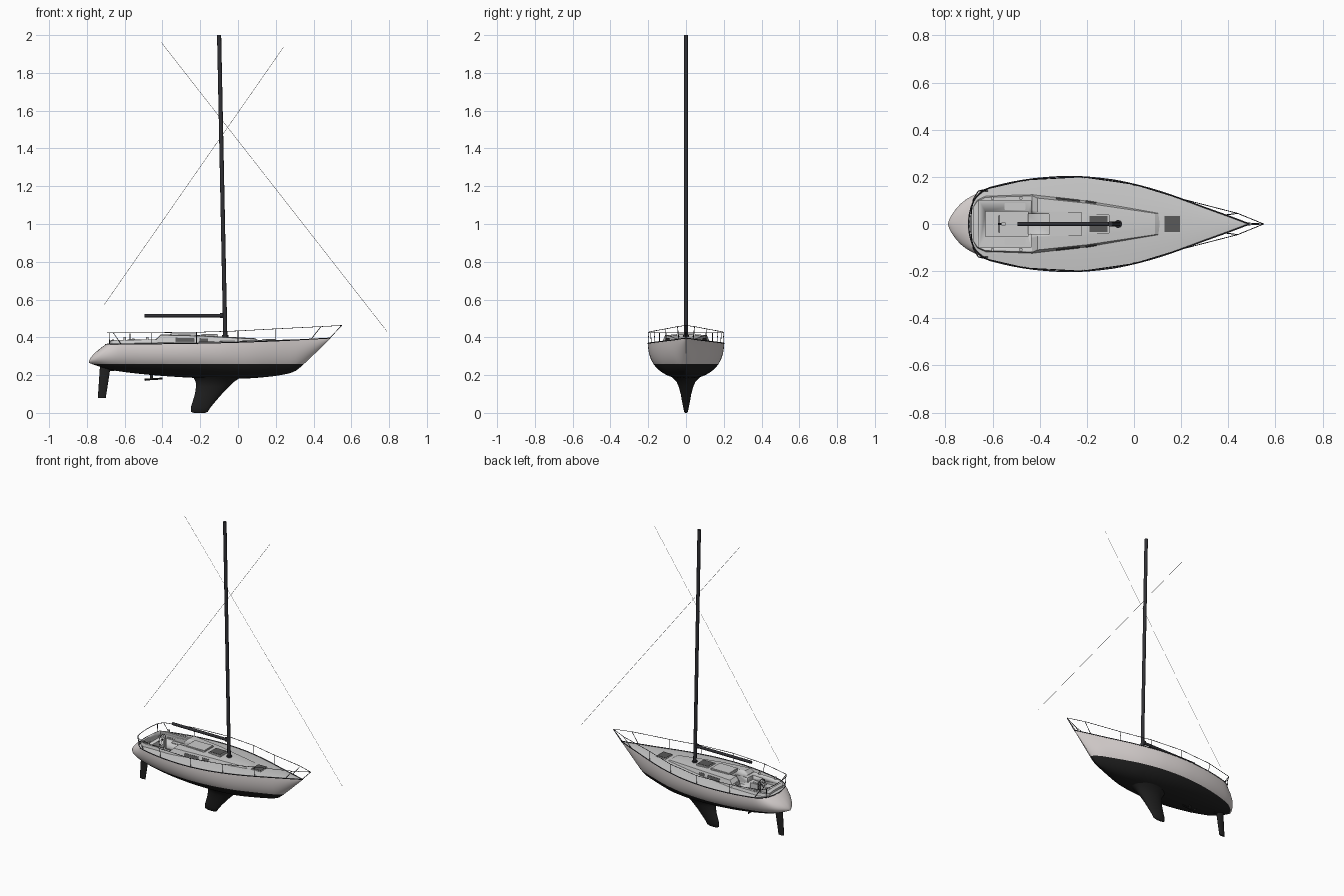
import bpy, bmesh, math
from mathutils import Vector

if "Cube" in bpy.data.objects:
    bpy.data.objects.remove(bpy.data.objects["Cube"])


def mat(name, r, g, b):
    m = bpy.data.materials.new(name)
    m.diffuse_color = (r, g, b, 1)
    m.use_nodes = True
    m.node_tree.nodes["Principled BSDF"].inputs["Base Color"].default_value = m.diffuse_color
    return m


GREY = mat("deck_grey", .56, .57, .57)
WHITE = mat("hull_white", .74, .69, .68)
BLACK = mat("bottom_black", .015, .015, .015)
DARK = mat("spar_dark", .03, .03, .035)
GLASS = mat("glass", .1, .1, .1)


def finish(name, bm, mats, angle=35):
    bmesh.ops.recalc_face_normals(bm, faces=bm.faces)
    me = bpy.data.meshes.new(name)
    bm.to_mesh(me)
    bm.free()
    ob = bpy.data.objects.new(name, me)
    bpy.context.collection.objects.link(ob)
    for m in mats:
        me.materials.append(m)
    activate(ob)
    bpy.ops.object.shade_smooth_by_angle(angle=math.radians(angle))
    return ob


def activate(ob):
    bpy.ops.object.select_all(action='DESELECT')
    ob.select_set(True)
    bpy.context.view_layer.objects.active = ob


def interp(pts):
    """Smooth curve through (x, value) points."""
    def slope(i):
        a, b = pts[max(i - 1, 0)], pts[min(i + 1, len(pts) - 1)]
        return (b[1] - a[1]) / (b[0] - a[0])

    def f(x):
        i = 0
        while i < len(pts) - 2 and x > pts[i + 1][0]:
            i += 1
        (x0, y0), (x1, y1) = pts[i], pts[i + 1]
        h = x1 - x0
        t = min(max((x - x0) / h, 0), 1)
        return ((2*t**3 - 3*t*t + 1) * y0 + (t**3 - 2*t*t + t) * h * slope(i)
                + (3*t*t - 2*t**3) * y1 + (t**3 - t*t) * h * slope(i + 1))
    return f


def loft(name, rings, m, angle=35):
    bm = bmesh.new()
    vs = [[bm.verts.new(p) for p in r] for r in rings]
    n = len(rings[0])
    for a, b in zip(vs, vs[1:]):
        for i in range(n):
            bm.faces.new((a[i], a[(i+1) % n], b[(i+1) % n], b[i]))
    bm.faces.new(vs[0])
    bm.faces.new(vs[-1])
    return finish(name, bm, [m], angle)


def foil(name, levels, m):
    rings = [[((a+b)/2 + (b-a)/2*math.cos(k*math.pi/14), h*math.sin(k*math.pi/14), z)
              for k in range(28)] for z, a, b, h in levels]
    return loft(name, rings, m, 50)


def box(name, lo, hi, m=GREY, bevel=0):
    bm = bmesh.new()
    bmesh.ops.create_cube(bm, size=1)
    for v in bm.verts:
        v.co = [(l+h)/2 + c*(h-l) for l, h, c in zip(lo, hi, v.co)]
    if bevel:
        bmesh.ops.bevel(bm, geom=bm.edges[:], offset=bevel, segments=2, affect='EDGES')
    return finish(name, bm, [m])


def tube(name, pts, r, m=DARK, cyclic=False, res=2):
    cu = bpy.data.curves.new(name, 'CURVE')
    cu.dimensions = '3D'
    cu.bevel_depth, cu.bevel_resolution, cu.use_fill_caps = r, res, True
    sp = cu.splines.new('POLY')
    sp.points.add(len(pts) - 1)
    for p, c in zip(sp.points, pts):
        p.co = (*c, 1)
    sp.use_cyclic_u = cyclic
    cu.materials.append(m)
    ob = bpy.data.objects.new(name, cu)
    bpy.context.collection.objects.link(ob)
    activate(ob)
    bpy.ops.object.convert(target='MESH')
    bpy.ops.object.shade_smooth_by_angle(angle=math.radians(40))
    return bpy.context.object


# Hull lines: half beam, bottom profile and sheer height
beam = interp([(-.79, 0), (-.785, .034), (-.77, .068), (-.745, .1), (-.7, .126), (-.62, .152), (-.5, .18),
               (-.38, .196), (-.25, .201), (-.1, .188), (0, .168), (.1, .141), (.2, .107), (.3, .07),
               (.4, .034), (.49, 0)])
bottom = interp([(-.79, .265), (-.74, .247), (-.66, .225), (-.45, .2), (-.2, .184), (0, .181), (.15, .19),
                 (.27, .209), (.315, .228), (.35, .26), (.4, .307), (.49, .395)])
sheer = interp([(-.79, .362), (-.4, .365), (-.1, .37), (.2, .38), (.49, .395)])


def rake(x, z):
    k = max(0, (-.62 - x) / .17) * .09
    return x + k * max(0, (z - .27) / .093) ** 1.5


# Hull with deck
N, D = 20, 10
xs = [-.79, -.788, -.785, -.78, -.772, -.76, -.745, -.725] + [-.7 + i*.0305 for i in range(39)] + [.482, .49]
bm = bmesh.new()
rings = []
for x in xs:
    b, k, s = beam(x), bottom(x), sheer(x)
    e = .4 + .4 * max(0, min(1, (x - .05) / .4))
    half = []
    for i in range(N + 1):
        t = (i / N) ** 1.6
        half.append((b * (1 - (1 - t)**2.2)**e, k + (s - k) * t))
    ring = [(y, z) for y, z in reversed(half)] + [(-y, z) for y, z in half[1:]]
    ring += [(b*c, s + .06*b*(1 - c*c)) for c in (-1 + 2*j/D for j in range(1, D))]
    rings.append([bm.verts.new((rake(x, min(z, s)), y, z)) for y, z in ring])
n = len(rings[0])
for a, b in zip(rings, rings[1:]):
    for i in range(n):
        f = bm.faces.new((a[i], a[(i+1) % n], b[(i+1) % n], b[i]))
        f.material_index = 1 if i < 2*N else 0
bmesh.ops.remove_doubles(bm, verts=bm.verts, dist=1e-5)
bmesh.ops.bisect_plane(bm, geom=bm.verts[:] + bm.edges[:] + bm.faces[:], plane_co=(0, 0, .26), plane_no=(0, 0, 1))
for f in bm.faces:
    if f.material_index == 1 and f.calc_center_median().z < .26:
        f.material_index = 2
hull = finish("hull", bm, [GREY, WHITE, BLACK])


# Cabin trunk and cockpit coaming
def house(name, stations):
    return loft(name, [[(x, -wb, .35), (x, -wt, z), (x, -wt*.5, z+.003), (x, 0, z+.004), (x, wt*.5, z+.003),
                        (x, wt, z), (x, wb, .35)] for x, wb, wt, z in stations], GREY, 25)


trunk = house("cabin_trunk", [(-.432, .13, .12, .39), (-.41, .128, .11, .412), (-.2, .106, .088, .407),
                              (.09, .061, .045, .391), (.116, .056, .046, .376)])
coaming = house("cockpit_coaming", [(-.68, .08, .074, .378), (-.665, .105, .097, .384), (-.63, .122, .113, .386),
                                    (-.431, .131, .119, .388)])

# Cockpit seats, footwell and companionway opening
for lo, hi in [((-.657, -.1, .345), (-.436, .1, .6)), ((-.63, -.052, .305), (-.45, .052, .6)),
               ((-.46, -.042, .325), (-.35, .042, .6))]:
    cutter = box("cutter", lo, hi)
    cutter.hide_render = True
    for ob in (hull, trunk, coaming):
        md = ob.modifiers.new("cut", 'BOOLEAN')
        md.operation, md.solver, md.object = 'DIFFERENCE', 'EXACT', cutter
        activate(ob)
        bpy.ops.object.modifier_apply(modifier=md.name)
    bpy.data.objects.remove(cutter)

# Deck hatches and sliding companionway hatch
box("fore_hatch_frame", (.125, -.04, .37), (.2, .04, .389), GREY, .002)
box("fore_hatch_glass", (.13, -.035, .38), (.195, .035, .391), GLASS)
box("cabin_hatch_frame", (-.195, -.04, .4), (-.105, .04, .416), GREY, .002)
box("cabin_hatch_glass", (-.188, -.033, .41), (-.112, .033, .418), GLASS)
box("sliding_hatch", (-.36, -.05, .4), (-.22, .05, .421), GREY, .003)

# Keel, rudder, propeller
foil("keel", [(0, -.235, -.175, .005), (.006, -.248, -.16, .01), (.03, -.25, -.145, .015), (.06, -.24, -.12, .021),
              (.1, -.228, -.085, .028), (.14, -.222, -.045, .039), (.165, -.224, -.02, .05),
              (.185, -.235, .01, .07), (.205, -.26, .05, .092)], BLACK)
foil("rudder", [(.08, -.742, -.7, .006), (.17, -.736, -.686, .01), (.262, -.73, -.672, .013)], BLACK)
box("skeg", (-.69, -.006, .222), (-.655, .006, .26), BLACK)
tube("propeller_shaft", [(-.4, 0, .182), (-.495, 0, .176)], .005, BLACK)
box("propeller_strut", (-.465, -.004, .176), (-.45, .004, .21), BLACK)
for s in (-1, 1):
    box("propeller_blade", (-.49, min(0, s*.026), .17), (-.486, max(0, s*.026), .182), BLACK)

# Mast, boom and stays
tube("mast", [(-.067, 0, .385), (-.1, 0, 2)], .011, DARK, res=4)
tube("mast_collar", [(-.067, 0, .39), (-.067, 0, .412)], .017, DARK, res=4)
tube("boom", [(-.495, 0, .515), (-.085, 0, .515)], .0095, DARK, res=4)
box("gooseneck", (-.095, -.006, .503), (-.07, .006, .53), DARK)
tube("forestay", [(-.405, 0, 1.96), (.79, 0, .43)], .0008, DARK, res=0)
tube("backstay", [(.24, 0, 1.935), (-.71, 0, .57)], .0008, DARK, res=0)

# Rails, windows and winches on both sides
rail_z = interp([(-.68, .424), (-.2, .427), (0, .434), (.2, .445), (.45, .457), (.55, .463)])


def trunk_side(x, t, out):
    k = (x + .41) / .21 if x < -.2 else 1 + (x + .2) / .29
    a = [(.128, .11, .412), (.106, .088, .407), (.061, .045, .391)]
    i = 0 if k < 1 else 1
    wb, wt, z = [p + (q - p) * (k - i) for p, q in zip(a[i], a[i+1])]
    return wb + (wt - wb)*t + out, .35 + (z - .35)*t


for s in (-1, 1):
    tube("toe_rail", [(rake(x, sheer(x)), s*beam(x), sheer(x)+.001) for x in xs], .003, DARK, res=1)
    tube("lifeline", [(x, s*beam(x)*1.0, rail_z(x)) for x in (-.66, -.46, -.22, 0, .2)]
         + [(.44, s*.045, .457), (.55, 0, .463)], .0017, DARK, res=1)
    for x in (-.46, -.22, 0, .2):
        tube("stanchion", [(x, s*beam(x)*.985, sheer(x)), (x, s*beam(x), rail_z(x))], .0017, DARK, res=1)
    tube("pulpit_leg", [(.385, s*.038, .388), (.44, s*.045, .457)], .002, DARK, res=1)
    tube("pulpit_nose_leg", [(.482, s*.004, .393), (.55, 0, .463)], .002, DARK, res=1)
    tube("pushpit_leg", [(-.68, s*.1, .362), (-.682, s*.105, .424)], .002, DARK, res=1)
    tube("pushpit_brace", [(-.62, s*.14, .365), (-.66, s*beam(-.66), .424)], .002, DARK, res=1)
    for x0, x1 in [(-.33, -.23), (-.205, -.16)]:
        quad = []
        for x, t in [(x0, .45), (x1, .5), (x1, .78), (x0, .8)]:
            quad.append((x, t))
        loft("cabin_window", [[(x, s*trunk_side(x, t, o)[0], trunk_side(x, t, o)[1]) for x, t in quad]
                              for o in (-.004, .002)], GLASS)
    for x in (-.6, -.48):
        tube("winch", [(x, s*.109, .38), (x, s*.109, .402)], .007, GREY, res=3)
    box("seat_locker", (-.55, min(s*.06, s*.09), .34), (-.46, max(s*.06, s*.09), .349), GREY, .002)
tube("pushpit_rail", [(-.66, -beam(-.66), .424), (-.682, -.105, .424), (-.69, -.05, .424), (-.692, 0, .424),
                      (-.69, .05, .424), (-.682, .105, .424), (-.66, beam(-.66), .424)], .002, DARK, res=1)

# Steering wheel and pedestal
C = Vector((-.572, 0, .384))
spoke = [C + Vector((0, .036*math.cos(a), .036*math.sin(a))) for a in (k*math.pi/16 for k in range(32))]
tube("wheel_rim", spoke, .002, DARK, True)
for k in (0, 5, 11):
    tube("wheel_spoke", [spoke[k], spoke[(k + 16) % 32]], .0012, DARK, res=1)
tube("wheel_hub", [C - Vector((.006, 0, 0)), C + Vector((.02, 0, 0))], .004, DARK)
box("wheel_pedestal", (-.563, -.009, .3), (-.545, .009, .395), GREY, .003)
